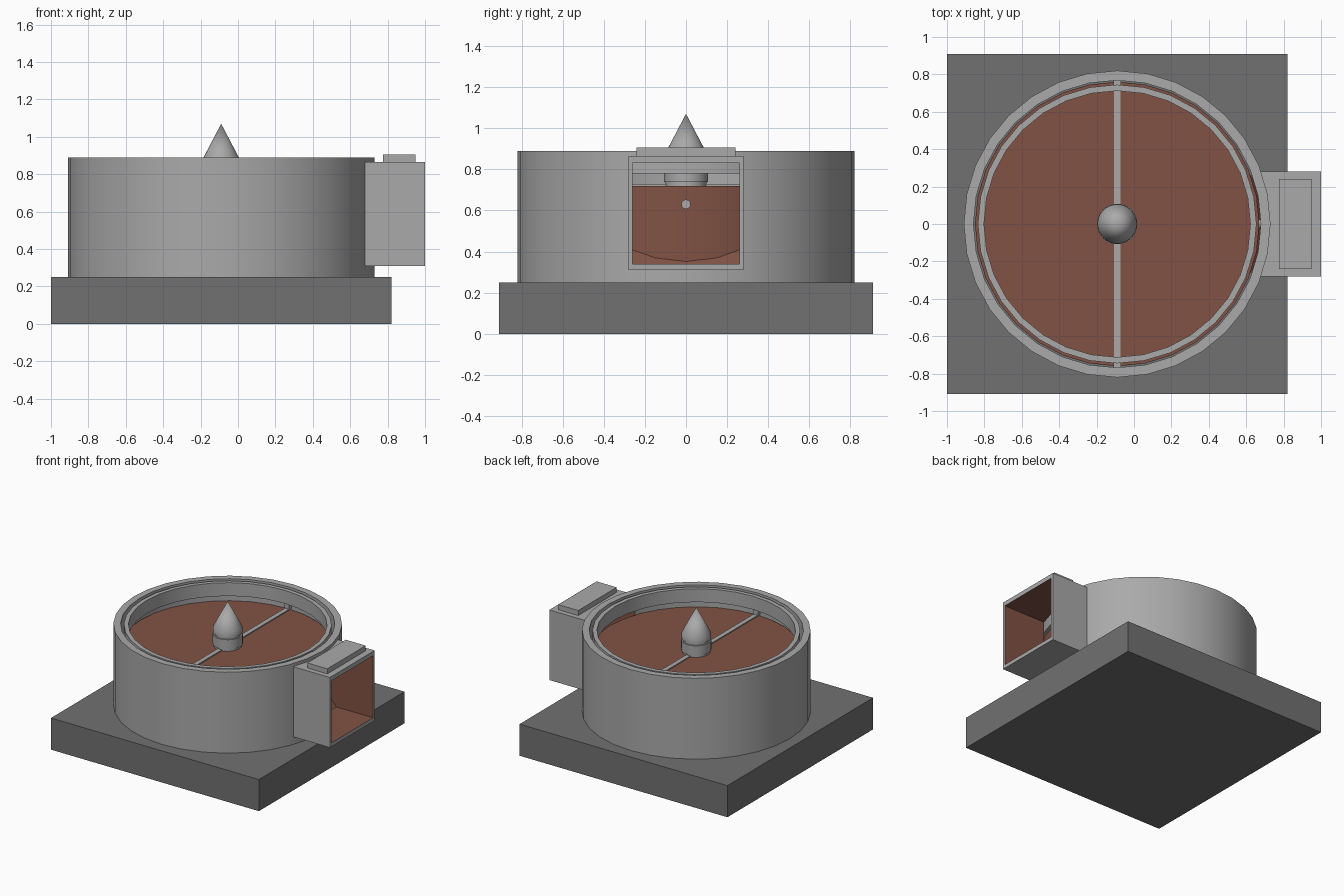
import bpy, bmesh, math

if "Cube" in bpy.data.objects:
    bpy.data.objects.remove(bpy.data.objects["Cube"])

CX = -0.09      # axis of the round body
SEG = 32


def material(name, rgb):
    m = bpy.data.materials.new(name)
    m.diffuse_color = (*rgb, 1)
    m.use_nodes = True
    m.node_tree.nodes["Principled BSDF"].inputs["Base Color"].default_value = m.diffuse_color
    return m


light = material("light grey metal", (0.40, 0.40, 0.40))
dark = material("dark grey base", (0.165, 0.165, 0.165))
brown = material("brown stone", (0.22, 0.085, 0.058))


def finish(name, bm, mat, smooth=False):
    bmesh.ops.recalc_face_normals(bm, faces=bm.faces)
    me = bpy.data.meshes.new(name)
    bm.to_mesh(me)
    bm.free()
    ob = bpy.data.objects.new(name, me)
    bpy.context.collection.objects.link(ob)
    me.materials.append(mat)
    if smooth:
        bpy.ops.object.select_all(action='DESELECT')
        ob.select_set(True)
        bpy.context.view_layer.objects.active = ob
        bpy.ops.object.shade_smooth_by_angle(angle=math.radians(30))
    return ob


def box(name, mat, x0, x1, y0, y1, z0, z1):
    bm = bmesh.new()
    bmesh.ops.create_cube(bm, size=1)
    for v in bm.verts:
        v.co = ((x0 + x1) / 2 + v.co.x * (x1 - x0),
                (y0 + y1) / 2 + v.co.y * (y1 - y0),
                (z0 + z1) / 2 + v.co.z * (z1 - z0))
    return finish(name, bm, mat)


def lathe(name, mat, profile, closed=False):
    """Revolve (radius, z) points about the body axis."""
    bm = bmesh.new()
    rings = []
    for r, z in profile:
        if r == 0:
            rings.append([bm.verts.new((CX, 0, z))] * SEG)
        else:
            rings.append([bm.verts.new((CX + r * math.cos(2 * math.pi * i / SEG),
                                        r * math.sin(2 * math.pi * i / SEG), z))
                          for i in range(SEG)])
    pairs = list(zip(rings, rings[1:]))
    if closed:
        pairs.append((rings[-1], rings[0]))
    for a, b in pairs:
        for i in range(SEG):
            j = (i + 1) % SEG
            bm.faces.new(list(dict.fromkeys((a[i], a[j], b[j], b[i]))))
    return finish(name, bm, mat, True)


def tube(name, mat, r0, r1, z0, z1):
    return lathe(name, mat, [(r0, z0), (r1, z0), (r1, z1), (r0, z1)], True)


# square base
box("base", dark, -1, 0.82, -0.91, 0.91, 0, 0.25)

# round housing and discharge spout, opened by one brown-lined passage
housing = tube("housing", light, 0.768, 0.82, 0.25, 0.89)
spout = box("spout", light, 0.68, 1.0, -0.28, 0.28, 0.31, 0.865)
cutter = box("passage_cutter", brown, 0.45, 1.2, -0.26, 0.26, 0.34, 0.83)
cutter.hide_render = True
for ob in (housing, spout):
    mod = ob.modifiers.new("passage", 'BOOLEAN')
    mod.operation = 'DIFFERENCE'
    mod.object = cutter
    mod.solver = 'EXACT'
    mod.material_mode = 'TRANSFER'
    bpy.context.view_layer.objects.active = ob
    bpy.ops.object.modifier_apply(modifier=mod.name)
bpy.data.objects.remove(cutter)

box("spout_cap", light, 0.775, 0.95, -0.24, 0.24, 0.865, 0.905)

# sloped sill leading from the stone to the spout floor
bm = bmesh.new()
ends = [[bm.verts.new((x, y, z)) for x, z in ((0.60, 0.34), (0.68, 0.34), (0.62, 0.41), (0.60, 0.41))]
        for y in (-0.26, 0.26)]
for e in ends:
    bm.faces.new(e)
for i in range(4):
    j = (i + 1) % 4
    bm.faces.new((ends[0][i], ends[0][j], ends[1][j], ends[1][i]))
finish("spout_sill", bm, brown)

# stone disc filling the housing
lathe("stone", brown, [(0, 0.25), (0.76, 0.25), (0.76, 0.72), (0, 0.72)])

# inner rim hung above the stone, cross bar on top of the stone
tube("inner_rim", light, 0.712, 0.745, 0.78, 0.885)
box("cross_bar", light, CX - 0.018, CX + 0.018, -0.765, 0.765, 0.71, 0.728)
for side, y in (("front", -0.755), ("back", 0.755)):
    box(side + "_rim_tab", light, CX - 0.02, CX + 0.02, y - 0.015, y + 0.015, 0.72, 0.87)

# central hub with pointed cap
lathe("hub", light, [(0, 0.715), (0.10, 0.715), (0.10, 0.738), (0.108, 0.738), (0.108, 0.815),
                     (0.098, 0.815), (0.098, 0.83), (0.105, 0.83), (0.105, 0.87), (0, 1.07)])

# small stud on the stone facing the spout
bm = bmesh.new()
bmesh.ops.create_cone(bm, cap_ends=True, segments=16, radius1=0.023, radius2=0.023, depth=0.08)
for v in bm.verts:
    v.co = (0.66 + v.co.z, v.co.y, 0.63 + v.co.x)
finish("stone_stud", bm, light, True)
